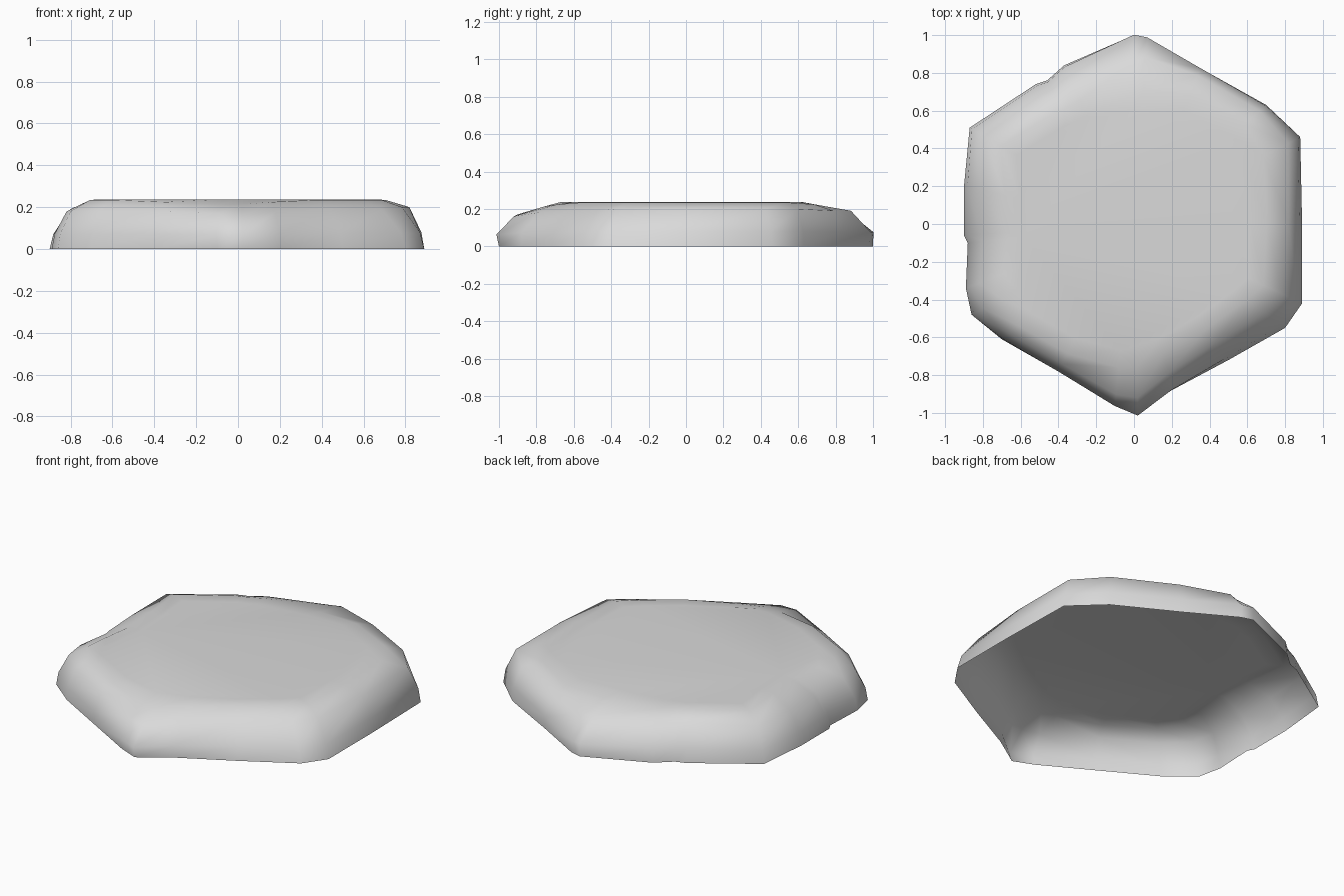
import bpy
import bmesh

default = bpy.data.objects.get("Cube")
if default:
    bpy.data.objects.remove(default, do_unlink=True)

TOP = 0.237

# Worn hexagon outline: x, y, shoulder scale, shoulder height, top scale
outline = [
    (0, 1, .86, .19, .68), (-.37, .84, .88, .2, .78),
    (-.46, .76, .9, .2, .8), (-.52, .74, .9, .2, .8),
    (-.87, .51, .92, .19, .81), (-.9, .2, .9, .18, .76),
    (-.9, -.06, .9, .17, .75), (-.88, -.1, .91, .17, .76),
    (-.89, -.34, .92, .18, .78), (-.86, -.48, .93, .18, .82),
    (-.7, -.61, .95, .18, .88), (-.4, -.78, .95, .18, .88),
    (-.1, -.95, .95, .17, .8), (.02, -1, .92, .16, .76),
    (.2, -.88, .9, .18, .78), (.5, -.72, .87, .19, .77),
    (.8, -.55, .86, .19, .74), (.89, -.42, .88, .2, .77),
    (.89, 0, .92, .2, .79), (.88, .46, .93, .2, .78),
    (.7, .63, .95, .2, .84), (.35, .82, .96, .19, .84),
    (.07, .98, .9, .19, .72),
]


def stone_material():
    material = bpy.data.materials.new("stone grey")
    colour = (0.7, 0.7, 0.7, 1)
    material.use_nodes = True
    material.diffuse_color = colour
    shader = material.node_tree.nodes["Principled BSDF"]
    shader.inputs["Base Color"].default_value = colour
    return material


def rim(y, shoulder, height, top):
    return 1, 0


def wall(y, shoulder, height, top):
    # The wall bulges most at the front and back points
    return .8 + .2 * shoulder + .03 * y ** 4, height * .4


def shoulder_edge(y, shoulder, height, top):
    return shoulder, height


def top_edge(y, shoulder, height, top):
    # The top droops towards the front and back points
    return top, TOP - .002 - .16 * max(0, abs(y * top) - .62)


def top_centre(y, shoulder, height, top):
    return top * .88, TOP


def add_ring(bm, place):
    """Add one loop of vertices; place gives each point its scale and height."""
    ring = []
    for x, y, shoulder, height, top in outline:
        scale, z = place(y, shoulder, height, top)
        ring.append(bm.verts.new((x * scale, y * scale, z)))
    return ring


def bridge(bm, lower, upper):
    count = len(lower)
    for i in range(count):
        j = (i + 1) % count
        bm.faces.new((lower[i], lower[j], upper[j], upper[i]))


# Stone slab: rim, bowed wall, shoulder, bevelled top, open underside
bm = bmesh.new()
rings = [add_ring(bm, place)
         for place in (rim, wall, shoulder_edge, top_edge, top_centre)]
for lower, upper in zip(rings, rings[1:]):
    bridge(bm, lower, upper)
bm.faces.new(rings[-1])
for face in bm.faces:
    face.smooth = True

mesh = bpy.data.meshes.new("stone_slab")
bm.to_mesh(mesh)
bm.free()
mesh.materials.append(stone_material())
slab = bpy.data.objects.new("stone_slab", mesh)
bpy.context.collection.objects.link(slab)
